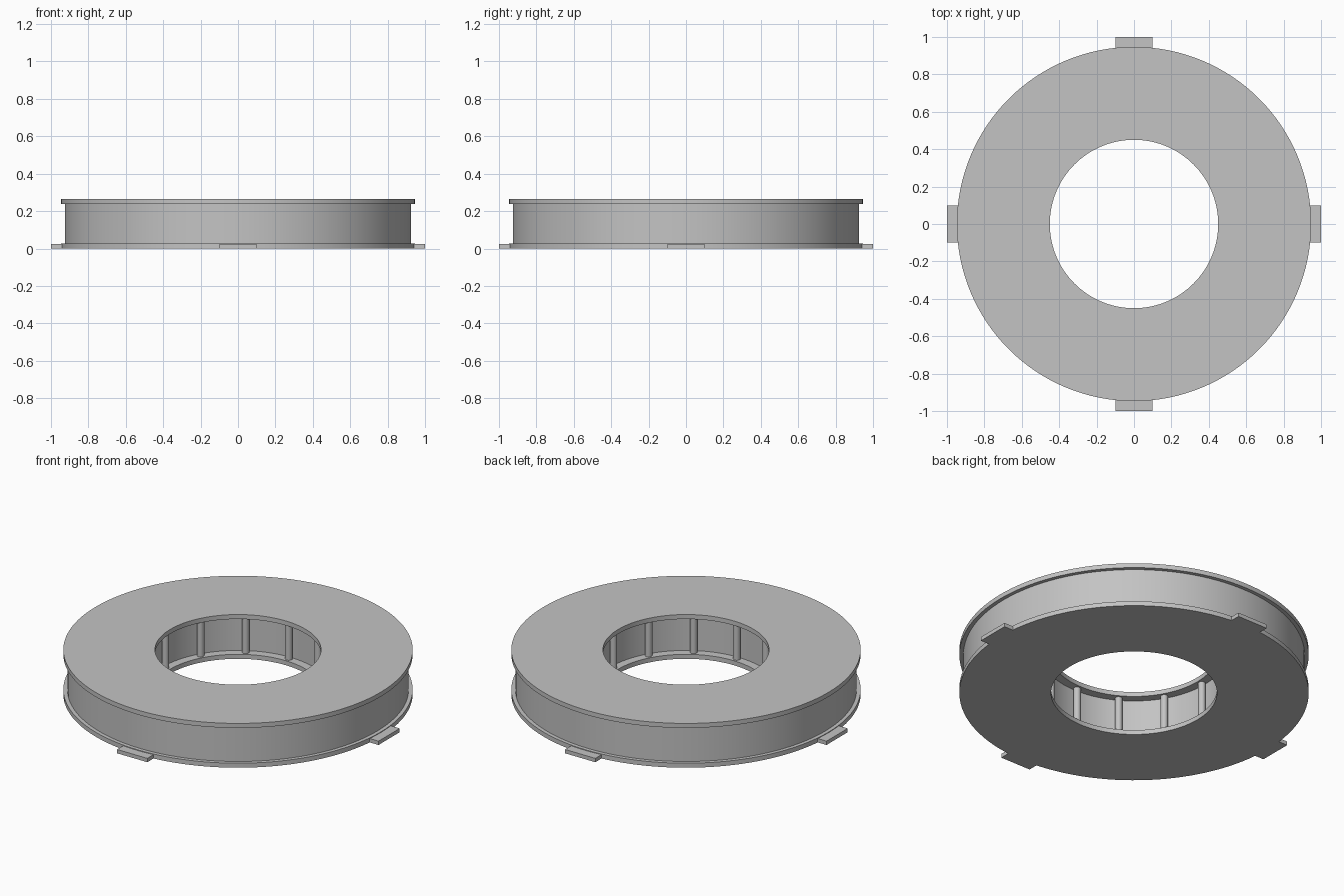
import bpy
import math

if "Cube" in bpy.data.objects:
    bpy.data.objects.remove(bpy.data.objects["Cube"], do_unlink=True)

SEGMENTS = 128
HEIGHT = 0.265
FLANGE = 0.027
TAB = 0.023

grey = bpy.data.materials.new("plain grey")
grey.use_nodes = True
colour = (0.55, 0.55, 0.55, 1)
grey.diffuse_color = colour
grey.node_tree.nodes["Principled BSDF"].inputs["Base Color"].default_value = colour


def finish(obj, name):
    obj.name = name
    obj.data.materials.append(grey)
    bpy.context.view_layer.objects.active = obj
    bpy.ops.object.shade_smooth_by_angle(angle=math.radians(30))


def ring(name, inner, outer, low, high):
    """Closed ring with a rectangular cross-section."""
    profile = [(inner, low), (outer, low), (outer, high), (inner, high)]
    count = len(profile)
    verts, faces = [], []
    for i in range(SEGMENTS):
        a = math.tau * i / SEGMENTS
        verts += [(r * math.cos(a), r * math.sin(a), z) for r, z in profile]
        here, there = i * count, (i + 1) % SEGMENTS * count
        for j in range(count):
            k = (j + 1) % count
            faces.append((here + j, there + j, there + k, here + k))
    mesh = bpy.data.meshes.new(name)
    mesh.from_pydata(verts, [], faces)
    obj = bpy.data.objects.new(name, mesh)
    bpy.context.collection.objects.link(obj)
    bpy.ops.object.select_all(action="DESELECT")
    obj.select_set(True)
    finish(obj, name)


# Spool body: two flanges around a recessed core
ring("bottom_flange", 0.45, 0.947, 0, FLANGE)
ring("core", 0.5, 0.925, FLANGE, HEIGHT - FLANGE)
ring("top_flange", 0.45, 0.947, HEIGHT - FLANGE, HEIGHT)

# Round ribs standing along the inner wall
for i in range(12):
    a = math.tau * i / 12
    bpy.ops.mesh.primitive_cylinder_add(
        vertices=24, radius=0.02, depth=HEIGHT - 2 * FLANGE,
        location=(0.48 * math.cos(a), 0.48 * math.sin(a), HEIGHT / 2))
    finish(bpy.context.object, f"inner_rib_{i + 1}")

# Locking tabs on the bottom flange
for i, side in enumerate(("left", "back", "right", "front")):
    a = math.tau * i / 4
    bpy.ops.mesh.primitive_cube_add(
        size=1, location=(0.965 * math.cos(a), 0.965 * math.sin(a), TAB / 2),
        rotation=(0, 0, a), scale=(0.07, 0.2, TAB))
    finish(bpy.context.object, f"{side}_tab")
